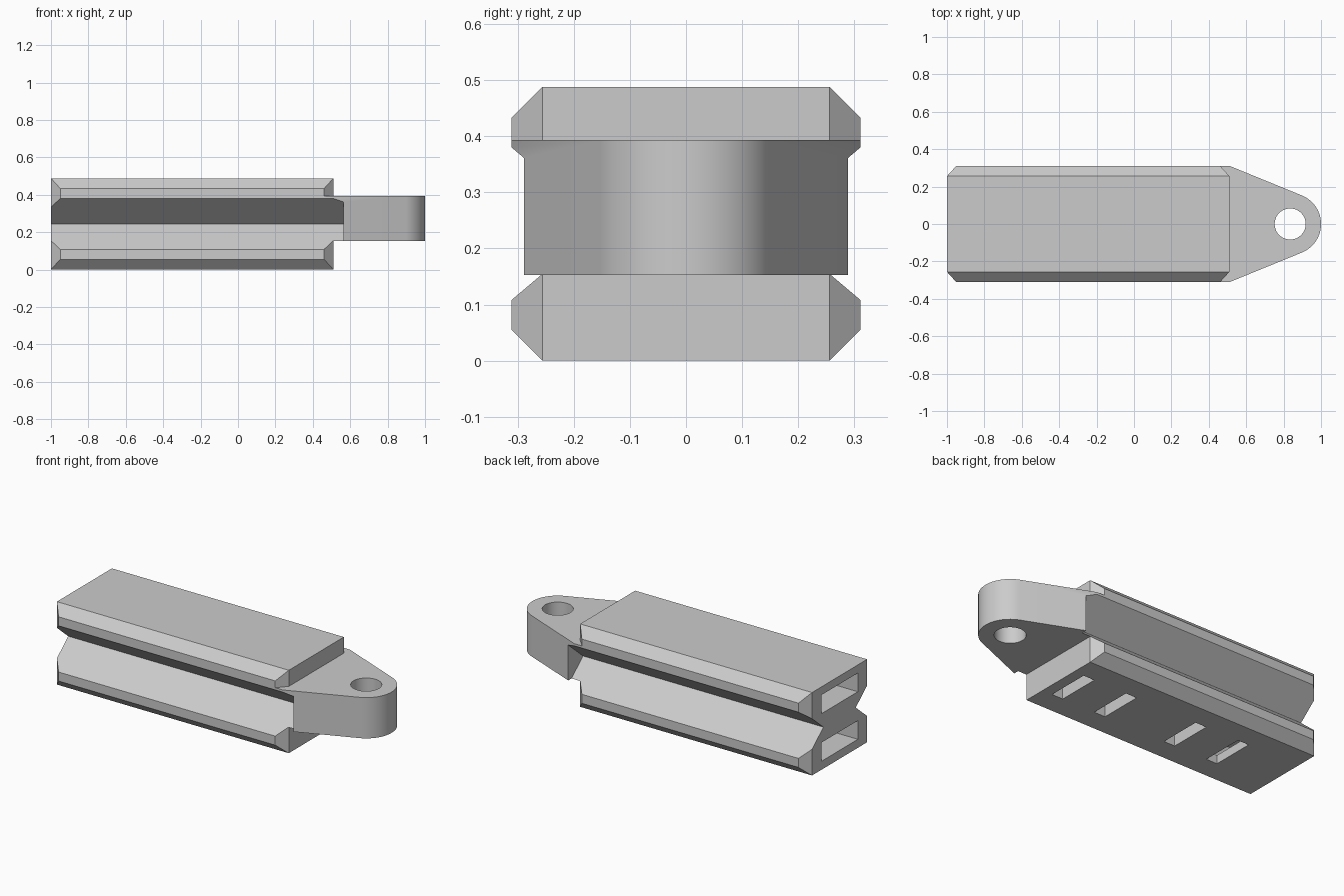
import bpy, bmesh
from math import atan2, cos, sin, pi
from mathutils import Matrix

cube = bpy.data.objects.get("Cube")
if cube:
    bpy.data.objects.remove(cube, do_unlink=True)

grey = bpy.data.materials.new("plain grey")
grey.use_nodes = True
grey.diffuse_color = (0.6, 0.6, 0.6, 1)
grey.node_tree.nodes["Principled BSDF"].inputs["Base Color"].default_value = (0.6, 0.6, 0.6, 1)


def prism(name, points, axis, start, end):
    """Extrude a 2D outline: (y, z) along x, or (x, y) along z."""
    bm = bmesh.new()
    place = (lambda a, b: (start, a, b)) if axis == "x" else (lambda a, b: (a, b, start))
    face = bm.faces.new([bm.verts.new(place(a, b)) for a, b in points])
    grown = bmesh.ops.extrude_face_region(bm, geom=[face])["geom"]
    shift = (end - start, 0, 0) if axis == "x" else (0, 0, end - start)
    bmesh.ops.translate(bm, vec=shift, verts=[v for v in grown if isinstance(v, bmesh.types.BMVert)])
    bmesh.ops.recalc_face_normals(bm, faces=bm.faces)
    mesh = bpy.data.meshes.new(name)
    bm.to_mesh(mesh)
    bm.free()
    obj = bpy.data.objects.new(name, mesh)
    bpy.context.scene.collection.objects.link(obj)
    mesh.materials.append(grey)
    return obj


def box(name, x, y, z):
    return prism(name, [(x[0], y[0]), (x[1], y[0]), (x[1], y[1]), (x[0], y[1])], "z", *z)


def combine(obj, tool, operation="DIFFERENCE"):
    """Apply a boolean and remove the tool."""
    mod = obj.modifiers.new("cut", "BOOLEAN")
    mod.operation, mod.object, mod.solver = operation, tool, "EXACT"
    deps = bpy.context.evaluated_depsgraph_get()
    mesh = bpy.data.meshes.new_from_object(obj.evaluated_get(deps))
    obj.modifiers.clear()
    obj.data = mesh
    bpy.data.objects.remove(tool, do_unlink=True)


def circle(cx, r, a0, a1, n):
    return [(cx + r * cos(a0 + (a1 - a0) * i / n), r * sin(a0 + (a1 - a0) * i / n)) for i in range(n + 1)]


X0, X1, W, H = -1.0, 0.51, 0.311, 0.488
MID, C = H / 2, 0.055

# Rail body: grooved section trimmed by a plan with cut corners
quarter = [(W - C, H), (W, H - C), (W, 0.38), (0.15, MID)]
side = quarter + [(y, H - z) for y, z in reversed(quarter[:3])]
body = prism("rail_body", side + [(-y, z) for y, z in reversed(side)], "x", X0, X1)
plan = [(X0, W - C), (X0 + 0.05, W), (X1 - 0.05, W), (X1, W - C)]
plan += [(x, -y) for x, y in reversed(plan)]
combine(body, prism("plan_cutter", plan, "z", -0.1, H + 0.1), "INTERSECT")

# End pockets in both halves
for z in (0.05, 0.33):
    combine(body, box("pocket_cutter", (X0 - 0.1, -0.62), (-0.17, 0.17), (z, z + 0.11)))

# Slots in the underside
for x in (0.41, 0.125, -0.345, -0.63):
    combine(body, box("slot_cutter", (x - 0.036, x + 0.036), (-0.127, 0.127), (-0.1, 0.12)))

# Tapered lug with round nose and pin hole
CX, R = 0.835, 0.165
tangent = atan2(0.928, 0.371)
outline = [(0.46, -W), (X1, -W)] + circle(CX, R, -tangent, tangent, 32) + [(X1, W), (0.46, W)]
lug = prism("end_lug", outline, "z", 0.153, 0.393)
combine(lug, prism("hole_cutter", circle(CX, 0.083, 0, 2 * pi, 48)[:-1], "z", 0, 0.6))

# Grooves run a little way into the lug
rise = (0.38 - MID) / (W - 0.15) * 0.25
for s in (1, -1):
    groove = [(s * 0.15, MID), (s * 0.4, MID + rise), (s * 0.4, MID - rise)]
    combine(lug, prism("groove_cutter", groove, "x", 0.3, 0.565))

for obj in (body, lug):
    bpy.ops.object.select_all(action="DESELECT")
    obj.select_set(True)
    bpy.context.view_layer.objects.active = obj
    bpy.ops.object.shade_smooth_by_angle(angle=0.5)
